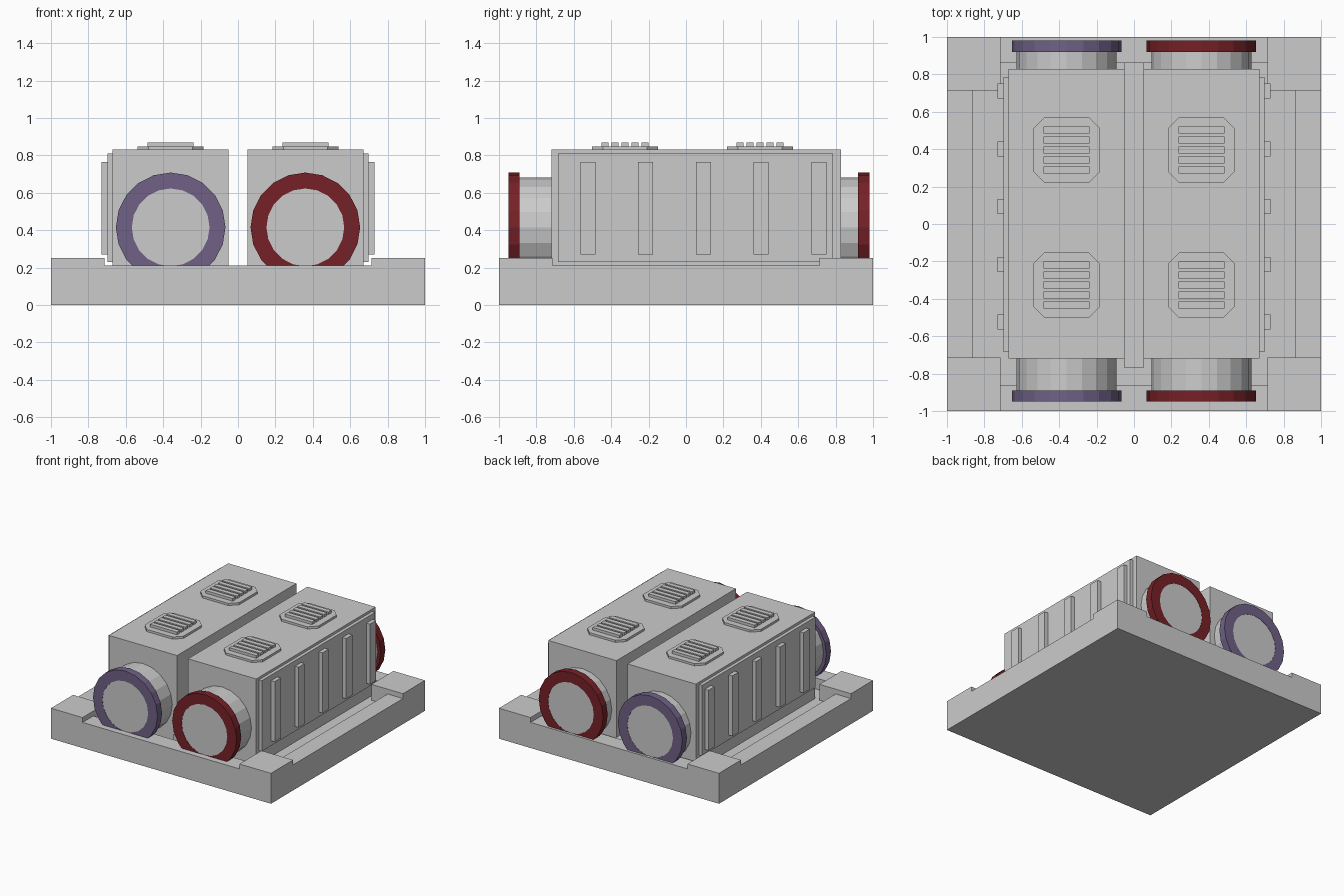
import bpy, bmesh, math
from mathutils import Matrix

if "Cube" in bpy.data.objects:
    bpy.data.objects.remove(bpy.data.objects["Cube"])


def finish(name, bm, mat=None):
    bmesh.ops.recalc_face_normals(bm, faces=bm.faces)
    me = bpy.data.meshes.new(name)
    bm.to_mesh(me)
    bm.free()
    ob = bpy.data.objects.new(name, me)
    bpy.context.collection.objects.link(ob)
    if mat:
        me.materials.append(mat)
    return ob


def box(name, x, y, z):
    """Box from (min, max) pairs."""
    bm = bmesh.new()
    bmesh.ops.create_cube(bm, size=1)
    for v in bm.verts:
        v.co = [sum(r) / 2 + c * (r[1] - r[0]) for r, c in zip((x, y, z), v.co)]
    return finish(name, bm)


def prism(name, outline, z0, z1):
    bm = bmesh.new()
    f = bm.faces.new([bm.verts.new((x, y, z0)) for x, y in outline])
    ext = bmesh.ops.extrude_face_region(bm, geom=[f])
    for v in ext["geom"]:
        if isinstance(v, bmesh.types.BMVert):
            v.co.z = z1
    return finish(name, bm)


def colour(name, rgb):
    m = bpy.data.materials.new(name)
    m.diffuse_color = (*rgb, 1)
    m.use_nodes = True
    m.node_tree.nodes["Principled BSDF"].inputs["Base Color"].default_value = m.diffuse_color
    return m


SIDES, PIPE_Z = 20, 0.415


def pipe(name, x, y0, y1, r):
    bm = bmesh.new()
    rot = Matrix.Translation((x, (y0 + y1) / 2, PIPE_Z)) @ Matrix.Rotation(math.pi / 2, 4, 'X')
    bmesh.ops.create_cone(bm, cap_ends=True, segments=SIDES, radius1=r, radius2=r,
                          depth=y1 - y0, matrix=rot)
    return finish(name, bm)


def ring(name, x, y0, y1, r_out, r_in, mat):
    bm = bmesh.new()
    section = [(r_out, y0), (r_out, y1), (r_in, y1), (r_in, y0)]
    loops = []
    for i in range(SIDES):
        a = 2 * math.pi * i / SIDES
        loops.append([bm.verts.new((x + r * math.cos(a), y, PIPE_Z + r * math.sin(a)))
                      for r, y in section])
    for i in range(SIDES):
        a, b = loops[i], loops[(i + 1) % SIDES]
        for j in range(4):
            k = (j + 1) % 4
            bm.faces.new((a[j], a[k], b[k], b[j]))
    return finish(name, bm, mat)


# Base tray: slab with notched edges and a cross-shaped pit
base = box("base_tray", (-1, 1), (-1, 1), (0, 0.25))
A, B, FLOOR = 0.713, 0.86, 0.12
cuts = [((-A, A), (-2, 2), (0.21, 1)), ((-2, 2), (-A, A), (0.21, 1)),
        ((-A, A), (-B, B), (FLOOR, 1)), ((-B, B), (-A, A), (FLOOR, 1))]
bpy.context.view_layer.objects.active = base
for c in cuts:
    cutter = box("tray_cutter", *c)
    cutter.hide_render = True
    mod = base.modifiers.new("cut", 'BOOLEAN')
    mod.operation, mod.solver, mod.object = 'DIFFERENCE', 'EXACT', cutter
    bpy.ops.object.modifier_apply(modifier=mod.name)
    bpy.data.objects.remove(cutter)

# Low bar in the gap between the housings
box("centre_bar", (-0.05, 0.05), (-0.77, 0.88), (0.08, 0.2))

purple = colour("purple", (0.16, 0.12, 0.24))
red = colour("red", (0.18, 0.015, 0.02))

for s, side, mat in ((-1, "left", purple), (1, "right", red)):
    def span(a, b):
        return tuple(sorted((s * a, s * b)))

    # Housing with outer side panel and ribs
    box(side + "_housing", span(0.05, 0.67), (-0.72, 0.83), (0.08, 0.83))
    box(side + "_side_panel", span(0.66, 0.697), (-0.685, 0.785), (0.23, 0.81))
    for i in range(5):
        y = -0.525 + i * 0.309
        box(f"{side}_rib_{i}", span(0.69, 0.73), (y - 0.04, y + 0.04), (0.27, 0.765))

    # Pipe through the housing with a coloured collar at each end
    cx = s * 0.36
    pipe(side + "_pipe", cx, -0.948, 0.978, 0.267)
    ring(side + "_front_collar", cx, -0.95, -0.89, 0.293, 0.208, mat)
    ring(side + "_back_collar", cx, 0.92, 0.98, 0.293, 0.208, mat)

    # Roof vents: chamfered plate with five slats
    for end, cy in (("front", -0.327), ("back", 0.396)):
        h, c = 0.176, 0.118
        octagon = [(h, -c), (h, c), (c, h), (-c, h), (-h, c), (-h, -c), (-c, -h), (c, -h)]
        prism(f"{side}_{end}_vent_plate", [(cx + x, cy + y) for x, y in octagon], 0.82, 0.848)
        for i in range(5):
            y = cy + (i - 2) * 0.0535
            box(f"{side}_{end}_slat_{i}", (cx - 0.123, cx + 0.123),
                (y - 0.019, y + 0.019), (0.84, 0.87))
